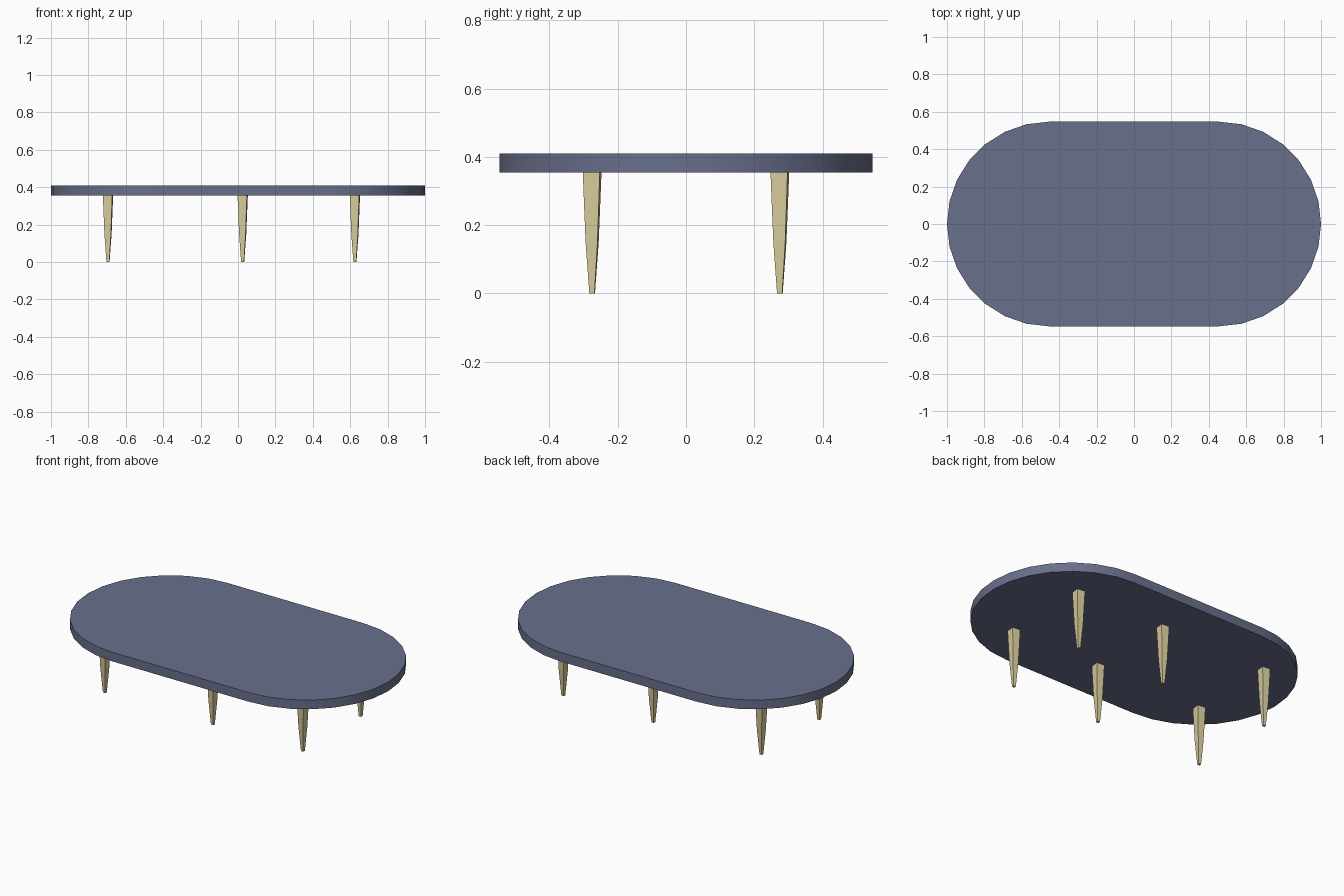
import bpy, bmesh
from math import pi, sin, cos, radians

if "Cube" in bpy.data.objects:
    bpy.data.objects.remove(bpy.data.objects["Cube"])


def material(name, rgb):
    m = bpy.data.materials.new(name)
    m.diffuse_color = (*rgb, 1)
    m.use_nodes = True
    m.node_tree.nodes["Principled BSDF"].inputs["Base Color"].default_value = m.diffuse_color
    return m


def loft(name, rings, mat):
    """Skin a stack of equal-length vertex rings and cap both ends."""
    bm = bmesh.new()
    loops = [[bm.verts.new(p) for p in ring] for ring in rings]
    n = len(loops[0])
    for a, b in zip(loops, loops[1:]):
        for i in range(n):
            j = (i + 1) % n
            bm.faces.new((a[i], a[j], b[j], b[i]))
    bm.faces.new(loops[0][::-1])
    bm.faces.new(loops[-1])
    mesh = bpy.data.meshes.new(name)
    bm.to_mesh(mesh)
    bm.free()
    mesh.materials.append(mat)
    obj = bpy.data.objects.new(name, mesh)
    bpy.context.collection.objects.link(obj)
    return obj


blue = material("slate_blue", (0.14, 0.16, 0.26))
wood = material("pale_wood", (0.69, 0.60, 0.33))

# Table top: stadium outline with 14 segments per rounded end
R, STEPS, Z0, Z1 = 0.547, 14, 0.355, 0.41
outline = []
for side, start in ((1, -pi / 2), (-1, pi / 2)):
    for i in range(STEPS + 1):
        a = start + pi * i / STEPS
        outline.append((side * (1 - R) + R * cos(a), R * sin(a)))
top = loft("table_top", [[(x, y, z) for x, y in outline] for z in (Z0, Z1)], blue)
top.select_set(True)
bpy.context.view_layer.objects.active = top
bpy.ops.object.shade_smooth_by_angle(angle=radians(30))

# Legs: slim square tapers, turned slightly about their axis
PROFILE = ((0.0, 0.0075), (0.15, 0.0175), (Z0, 0.025))
TURN = radians(-6)
for row, y in (("front", -0.275), ("back", 0.275)):
    for place, x in (("left", -0.695), ("middle", 0.025), ("right", 0.625)):
        rings = []
        for z, half in PROFILE:
            r = half * 2 ** 0.5
            angles = [TURN + pi / 4 + k * pi / 2 for k in range(4)]
            rings.append([(x + r * cos(a), y + r * sin(a), z) for a in angles])
        loft(f"{row}_{place}_leg", rings, wood)
